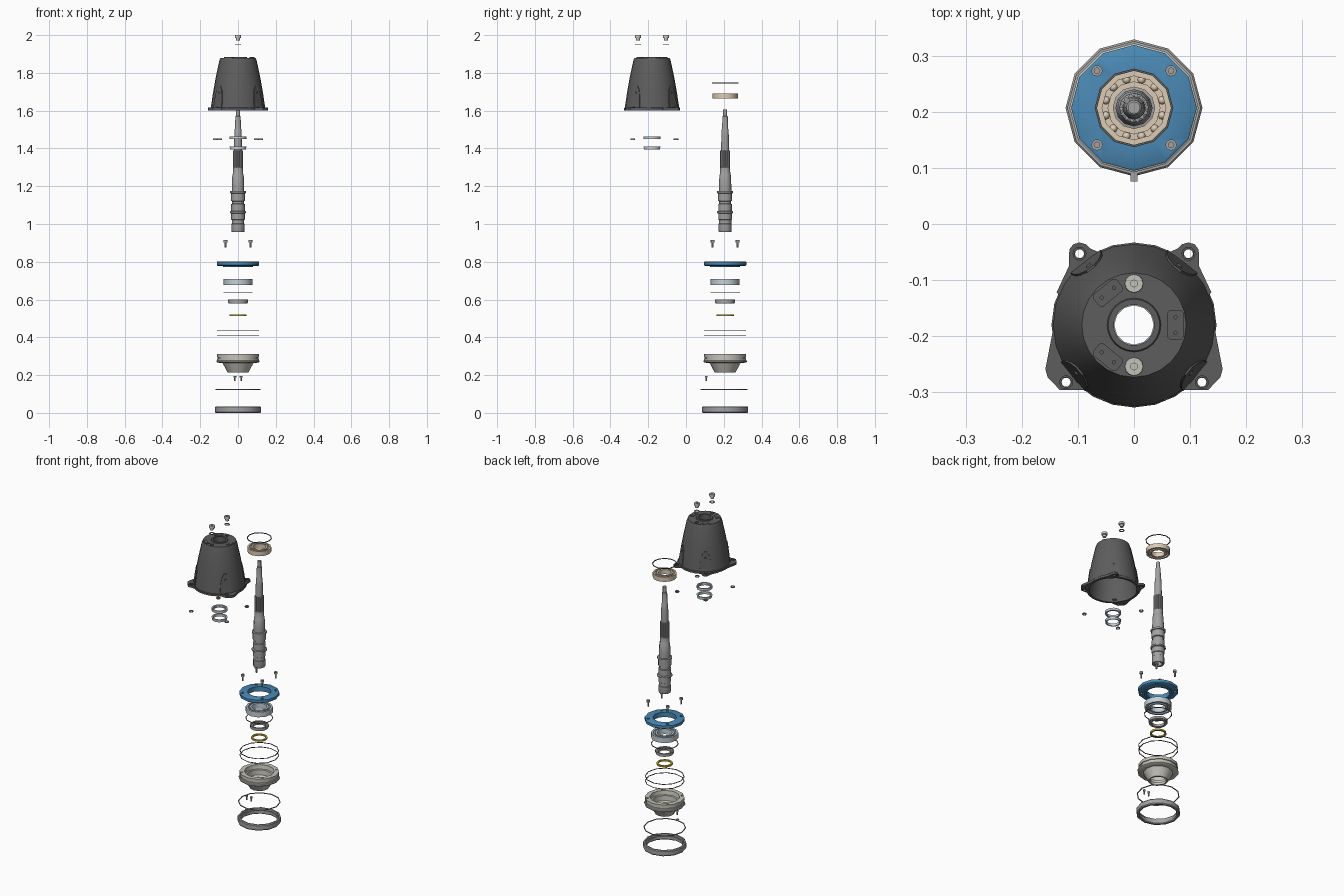
import bpy, bmesh, math
from math import sin, cos, pi
from mathutils import Matrix, Vector

if "Cube" in bpy.data.objects:
    bpy.data.objects.remove(bpy.data.objects["Cube"])

AX = (0, 0.207)      # shaft axis
HX = (0, -0.18)      # housing axis


def material(name, rgb):
    m = bpy.data.materials.new(name)
    m.diffuse_color = (*rgb, 1)
    m.use_nodes = True
    m.node_tree.nodes["Principled BSDF"].inputs["Base Color"].default_value = m.diffuse_color
    return m


DARK = material("dark_grey", (.11, .11, .11))
STEEL = material("steel", (.36, .36, .36))
BLUE = material("blue", (.07, .25, .46))
TAN = material("tan", (.72, .60, .46))
PALE = material("pale_blue_grey", (.55, .63, .69))
CREAM = material("cream_grey", (.56, .55, .49))
YELLOW = material("yellow", (.62, .46, .04))


def finish(name, bm, mat):
    bmesh.ops.remove_doubles(bm, verts=bm.verts, dist=1e-5)
    bmesh.ops.recalc_face_normals(bm, faces=bm.faces)
    me = bpy.data.meshes.new(name)
    bm.to_mesh(me)
    bm.free()
    ob = bpy.data.objects.new(name, me)
    bpy.context.collection.objects.link(ob)
    if mat:
        me.materials.append(mat)
    return ob


def add_lathe(bm, prof, at, n=12):
    rings = [[bm.verts.new((at[0] + r * cos(2 * pi * k / n), at[1] + r * sin(2 * pi * k / n), z))
              for r, z in prof] for k in range(n)]
    m = len(prof)
    for k in range(n):
        a, b = rings[k], rings[(k + 1) % n]
        for i in range(m):
            j = (i + 1) % m
            if prof[i][0] < 1e-6 and prof[j][0] < 1e-6:
                continue
            if prof[i][0] < 1e-6:
                bm.faces.new((a[i], a[j], b[j]))
            elif prof[j][0] < 1e-6:
                bm.faces.new((a[i], a[j], b[i]))
            else:
                bm.faces.new((a[i], a[j], b[j], b[i]))


def lathe(name, prof, at=AX, mat=None, n=12):
    bm = bmesh.new()
    add_lathe(bm, prof, at, n)
    return finish(name, bm, mat)


def ring(name, ri, ro, z0, z1, at=AX, mat=None, n=12):
    return lathe(name, [(ri, z0), (ro, z0), (ro, z1), (ri, z1)], at, mat, n)


def prism(name, pts, z0, z1, at, mat=None):
    bm = bmesh.new()
    f = bm.faces.new([bm.verts.new((x + at[0], y + at[1], z0)) for x, y in pts])
    ex = bmesh.ops.extrude_face_region(bm, geom=[f])
    bmesh.ops.translate(bm, vec=(0, 0, z1 - z0), verts=[v for v in ex["geom"] if isinstance(v, bmesh.types.BMVert)])
    return finish(name, bm, mat)


def drill(ob, holes):
    # holes: (x, y, radius, z0, z1)
    bm = bmesh.new()
    for x, y, r, z0, z1 in holes:
        add_lathe(bm, [(0, z0), (r, z0), (r, z1), (0, z1)], (x, y), 12)
    cutter = finish("cutter", bm, None)
    cutter.hide_render = True
    mod = ob.modifiers.new("holes", "BOOLEAN")
    mod.operation, mod.object, mod.solver = "DIFFERENCE", cutter, "EXACT"
    me = bpy.data.meshes.new_from_object(ob.evaluated_get(bpy.context.evaluated_depsgraph_get()))
    ob.modifiers.clear()
    ob.data = me
    bpy.data.objects.remove(cutter)


def screw(name, x, y, z0, z1, rh, rs, mat=STEEL):
    h = z1 - (z1 - z0) * .3
    lathe(name, [(0, z0), (rs, z0), (rs, h), (rh, h), (rh, z1), (rh * .5, z1), (rh * .5, z1 - .004), (0, z1 - .004)],
          (x, y), mat, 12)


def bearing(name, r0, r1, z0, z1, mat):
    w = (r1 - r0) * .34
    ring(name + "_inner_race", r0, r0 + w, z0, z1, mat=mat)
    ring(name + "_outer_race", r1 - w, r1, z0, z1, mat=mat)
    rm = (r0 + r1) / 2
    ring(name + "_cage", rm - w * .7, rm + w * .7, z0 + .009, z1 - .009, mat=mat)
    bm = bmesh.new()
    for k in range(12):
        a = 2 * pi * (k + .5) / 12
        bmesh.ops.create_uvsphere(bm, u_segments=8, v_segments=6, radius=w * .75, matrix=Matrix.Translation(
            (AX[0] + rm * cos(a), AX[1] + rm * sin(a), (z0 + z1) / 2 + .004)))
    finish(name + "_balls", bm, mat)


diag = [(AX[0] + sx * .066, AX[1] + sy * .066) for sx in (-1, 1) for sy in (-1, 1)]

# Bottom lock ring and its tabbed retaining wire
lathe("bottom_ring", [(.104, .004), (.108, 0), (.118, 0), (.122, .005), (.122, .030), (.118, .035),
                      (.110, .035), (.110, .022), (.104, .022)], mat=STEEL)
ring("retaining_wire", .114, .119, .122, .126, mat=STEEL)
prism("retaining_tab", [(-.006, -.131), (.006, -.131), (.006, -.112), (-.006, -.112)], .121, .127, AX, STEEL)
for s in (-1, 1):
    screw("lower_screw", s * .016, .107, .168, .196, .007, .004)

# Conical hub with grooved flange
hub = lathe("hub", [(.046, .214), (.055, .214), (.082, .264), (.109, .266), (.115, .270), (.115, .276), (.111, .278),
                    (.111, .287), (.107, .288), (.107, .293), (.111, .294), (.111, .312), (.084, .312), (.080, .288),
                    (.072, .286), (.070, .256), (.056, .250), (.054, .232), (.046, .230)], mat=CREAM)
drill(hub, [(x * 1.04, AX[1] + (y - AX[1]) * 1.04, .006, .29, .33) for x, y in diag])

# Seals, spacers and bearing stack
ring("seal_wire_lower", .107, .111, .408, .411, mat=DARK)
ring("seal_wire_upper", .107, .111, .436, .439, mat=DARK)
ring("yellow_seal", .036, .046, .513, .522, mat=YELLOW)
lathe("spacer", [(.036, .580), (.050, .580), (.050, .585), (.053, .585), (.053, .599), (.044, .599), (.044, .595),
                 (.036, .595)], mat=STEEL)
ring("snap_ring_lower", .074, .078, .638, .641, mat=DARK)
bearing("lower_bearing", .043, .076, .677, .709, PALE)

# Blue cover plate and its four screws
plate = lathe("cover_plate", [(.066, .772), (.080, .772), (.080, .778), (.106, .778), (.112, .782), (.112, .799),
                              (.109, .801), (.066, .801)], mat=BLUE)
drill(plate, [(x, y, .008, .75, .82) for x, y in diag])
for x, y in diag:
    screw("cover_screw", x, y, .875, .914, .010, .005)

# Stepped shaft with splines
lathe("shaft", [(0, .985), (.020, .985), (.022, .960), (.033, .958), (.035, .963), (.035, 1.000), (.033, 1.002),
                (.033, 1.022), (.036, 1.024), (.036, 1.055), (.043, 1.058), (.043, 1.066), (.036, 1.069),
                (.036, 1.105), (.031, 1.108), (.031, 1.120), (.037, 1.123), (.037, 1.162), (.042, 1.164),
                (.042, 1.174), (.033, 1.176), (.033, 1.205), (.030, 1.258), (.028, 1.262), (.026, 1.300),
                (.021, 1.303), (.021, 1.395), (.020, 1.460), (.018, 1.500), (.016, 1.505), (.014, 1.570),
                (.011, 1.573), (.011, 1.606), (0, 1.606)], mat=STEEL)
N = 14
prism("splines", [((.026 if k % 4 < 2 else .022) * cos(pi * k / (2 * N)), (.026 if k % 4 < 2 else .022) * sin(pi * k / (2 * N)))
                  for k in range(4 * N)], 1.300, 1.390, AX, STEEL)

# Top bearing and its snap ring
bearing("top_bearing", .037, .067, 1.664, 1.692, TAN)
ring("snap_ring_top", .066, .070, 1.744, 1.748, mat=DARK)

# Bell housing shell with stepped neck
ears = [(s * x, y) for s in (-1, 1) for x, y in ((.121, -.102), (.097, .127))]
pads = (0, math.radians(129), math.radians(-129))
pad_holes = []
for a in pads:
    for t in (-.014, .014):
        pad_holes.append((HX[0] + .074 * cos(a) - t * sin(a), HX[1] + .074 * sin(a) + t * cos(a), .003, 1.874, 1.9))
ear_holes = [(HX[0] + x, HX[1] + y, .009, 1.58, 1.65) for x, y in ears]
shell = lathe("housing_shell", [(.133, 1.602), (.147, 1.602), (.147, 1.613), (.144, 1.616), (.133, 1.69), (.119, 1.77),
                                (.100, 1.86), (.093, 1.880), (.048, 1.880), (.046, 1.885), (.036, 1.885), (.036, 1.835),
                                (.048, 1.835), (.050, 1.864), (.086, 1.864), (.107, 1.77), (.121, 1.69), (.132, 1.625)],
              HX, DARK, 24)
drill(shell, pad_holes + [(0, HX[1] + s * .073, .010, 1.84, 1.9) for s in (-1, 1)] + ear_holes)

# Mounting ears with bolt holes and collars
low = [(.141, -.005), (.145, -.012), (.158, -.079), (.154, -.093), (.132, -.116), (.080, -.116), (.055, -.135),
       (.050, -.130), (.108, -.080)]
up = [(.060, .125), (.066, .131), (.079, .137), (.086, .144), (.097, .147), (.108, .144), (.115, .135), (.116, .122),
      (.116, .105), (.138, .058), (.130, .050)]
for s in (-1, 1):
    for name, pts in (("front_ear", low), ("rear_ear", up)):
        ear = prism(name, [(s * x, y) for x, y in pts], 1.602, 1.616, HX, DARK)
        drill(ear, ear_holes)
for x, y in ears:
    at = (HX[0] + x, HX[1] + y)
    ring("ear_collar", .009, .0125, 1.600, 1.619, at, DARK)
    ring("dowel_bush", .008, .012, 1.446, 1.452, at, STEEL)

# Arched bolt reliefs above each ear
for x, y in ears:
    d = Vector((x, y, 0)).normalized()
    t = Vector((-d.y, d.x, 0))
    side = [(.034, 1.612), (.030, 1.665), (.022, 1.705), (.009, 1.730)]
    arch = side + [(-w, z) for w, z in reversed(side)]
    bm = bmesh.new()
    for w, z in arch:
        for depth in (0, .012):
            bm.verts.new(Vector((*HX, z)) + d * (.143 - (z - 1.61) * .12 - depth) + t * w)
    bmesh.ops.convex_hull(bm, input=bm.verts)
    finish("arched_boss", bm, DARK)
    c = Vector((*HX, 1.695)) + d * .1335
    bm = bmesh.new()
    bmesh.ops.create_cone(bm, cap_ends=True, segments=10, radius1=.006, radius2=.004, depth=.004,
                          matrix=Matrix.Translation(c) @ d.to_track_quat("Z", "Y").to_matrix().to_4x4())
    finish("boss_plug", bm, DARK)

# Raised pads on the housing top
for a in pads:
    u, v, c = .014, .027, .005
    rect = [(u, -v + c), (u, v - c), (u - c, v), (-u + c, v), (-u, v - c), (-u, -v + c), (-u + c, -v), (u - c, -v)]
    pad = prism("top_pad", [((.074 + p) * cos(a) - q * sin(a), (.074 + p) * sin(a) + q * cos(a)) for p, q in rect],
                1.878, 1.883, HX, DARK)
    drill(pad, pad_holes)

# Filler plugs with washers above the housing
for s in (-1, 1):
    at = (0, HX[1] + s * .074)
    lathe("filler_plug", [(0, 1.972), (.010, 1.972), (.011, 1.984), (.017, 1.986), (.017, 1.998), (.016, 2.0), (.006, 2.0),
                          (.006, 1.990), (0, 1.990)], at, CREAM)
    ring("plug_washer", .010, .015, 1.947, 1.951, at, STEEL)

# Shaft seals below the housing
lathe("upper_seal", [(.035, 1.449), (.045, 1.449), (.045, 1.464), (.038, 1.464), (.038, 1.456), (.035, 1.456)], HX, PALE)
lathe("lower_seal", [(.036, 1.394), (.043, 1.394), (.043, 1.406), (.045, 1.406), (.045, 1.409), (.036, 1.409)], HX, PALE)

# Smooth shading with sharp edges kept
bpy.ops.object.select_all(action="SELECT")
bpy.context.view_layer.objects.active = shell
bpy.ops.object.shade_smooth_by_angle(angle=math.radians(35))
